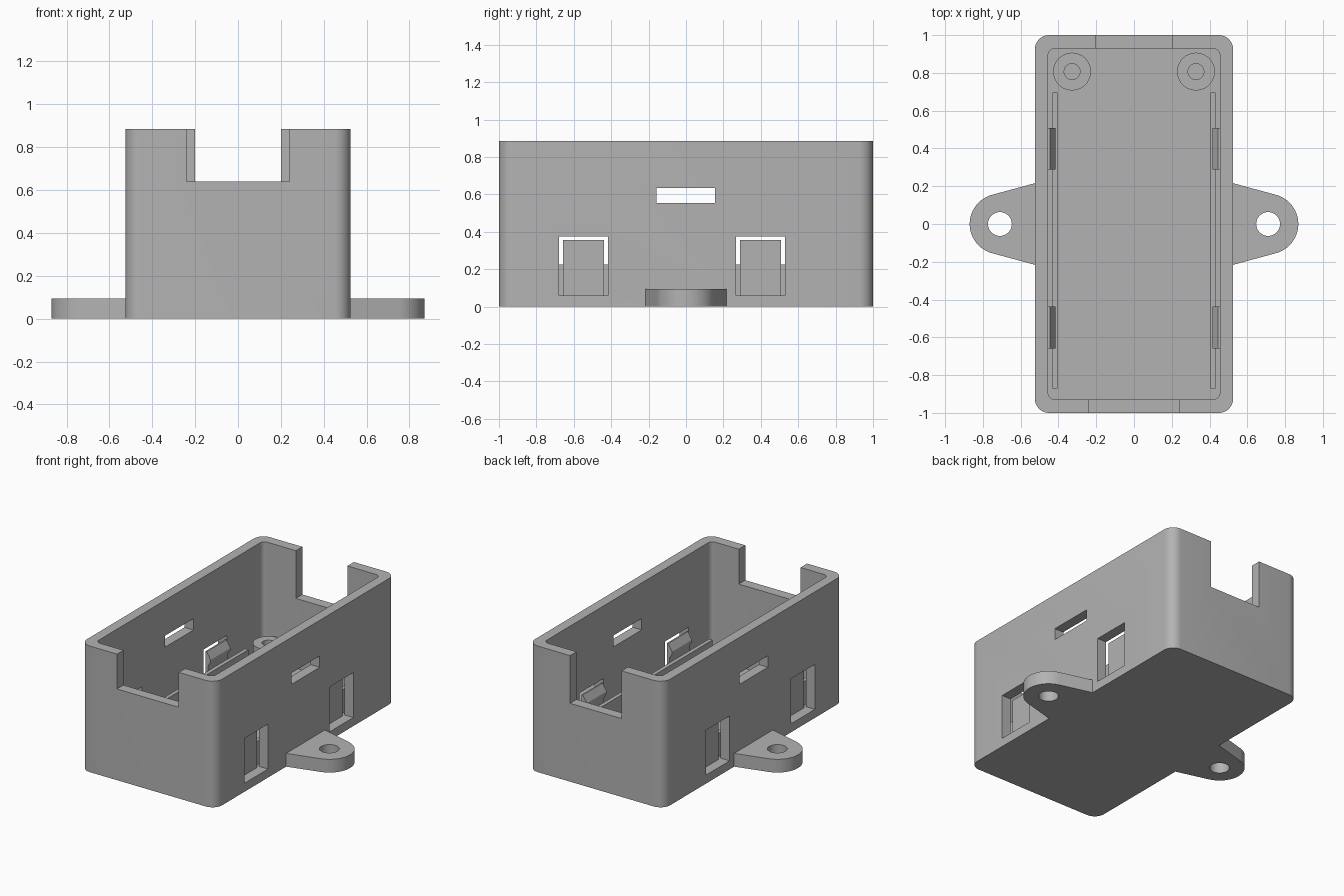
import bpy, bmesh
from math import sin, cos, pi, radians
from mathutils import Vector

cube = bpy.data.objects.get("Cube")
if cube:
    bpy.data.objects.remove(cube, do_unlink=True)

grey = bpy.data.materials.new("plain grey")
grey.use_nodes = True
grey.diffuse_color = (0.45, 0.45, 0.45, 1)
grey.node_tree.nodes["Principled BSDF"].inputs["Base Color"].default_value = grey.diffuse_color


def arc(cx, cy, r, a0, a1, n):
    """Points on an arc, angles in degrees."""
    return [(cx + r * cos(radians(a0 + (a1 - a0) * i / n)),
             cy + r * sin(radians(a0 + (a1 - a0) * i / n))) for i in range(n + 1)]


def rounded_rect(hx, hy, r, n=8):
    pts = []
    for k, (sx, sy) in enumerate([(1, 1), (-1, 1), (-1, -1), (1, -1)]):
        pts += arc(sx * (hx - r), sy * (hy - r), r, k * 90, k * 90 + 90, n)
    return pts


def circle(cx, cy, r, n=40):
    return arc(cx, cy, r, 0, 360, n)[:-1]


def prism(name, pts, lo, hi, axis="z"):
    """Extrude a profile along z (profile in xy) or along y (profile in xz)."""
    place = (lambda p, t: (p[0], p[1], t)) if axis == "z" else (lambda p, t: (p[0], t, p[1]))
    bm = bmesh.new()
    base = bm.faces.new([bm.verts.new(place(p, lo)) for p in pts])
    top = bmesh.ops.extrude_face_region(bm, geom=[base])["geom"]
    shift = Vector(place((0, 0), hi - lo))
    bmesh.ops.translate(bm, vec=shift, verts=[v for v in top if isinstance(v, bmesh.types.BMVert)])
    bmesh.ops.recalc_face_normals(bm, faces=bm.faces)
    mesh = bpy.data.meshes.new(name)
    bm.to_mesh(mesh)
    bm.free()
    mesh.materials.append(grey)
    ob = bpy.data.objects.new(name, mesh)
    bpy.context.collection.objects.link(ob)
    return ob


def box(name, x0, x1, y0, y1, z0, z1):
    return prism(name, [(x0, y0), (x1, y0), (x1, y1), (x0, y1)], z0, z1)


def cut(target, cutter):
    """Subtract the cutter for good and discard it."""
    cutter.hide_render = True
    mod = target.modifiers.new("cut", "BOOLEAN")
    mod.operation, mod.solver, mod.object = "DIFFERENCE", "EXACT", cutter
    bpy.context.view_layer.objects.active = target
    bpy.ops.object.modifier_apply(modifier="cut")
    bpy.data.objects.remove(cutter, do_unlink=True)


HX, HEIGHT, IX, IY, FLOOR = 0.525, 0.885, 0.455, 0.928, 0.06
CLIPS = (-0.548, 0.398)
parts = []

# Open-topped case with a notch at each end
case = prism("case", rounded_rect(HX, 1, 0.075), 0, HEIGHT)
cut(case, prism("cavity", rounded_rect(IX, IY, 0.035), FLOOR, 1))
cut(case, box("front_notch", -0.24, 0.24, -1.1, -0.85, 0.64, 1))
cut(case, box("back_notch", -0.2, 0.2, 0.85, 1.1, 0.55, 1))

# Slots and clip windows go through both side walls
for s in (-1, 1):
    x0, x1 = sorted((s * 0.44, s * 0.6))
    cut(case, box("side_slot", x0, x1, -0.158, 0.156, 0.555, 0.635))
    for y in CLIPS:
        cut(case, box("clip_window", x0, x1, y - 0.132, y + 0.132, FLOOR, 0.375))
parts.append(case)

# Fittings mirrored left and right
for s, side in ((1, "left"), (-1, "right")):
    # Mounting lug: tapered sides tangent to a round end
    outline = [(HX - 0.03, -0.224)] + arc(0.71, 0, 0.16, -75, 75, 28) + [(HX - 0.03, 0.224)]
    lug = prism(side + "_lug", [(s * x, y) for x, y in outline], 0, 0.093)
    cut(lug, prism("lug_hole", circle(s * 0.71, 0, 0.063), -0.1, 0.2))
    parts.append(lug)

    # Board rail
    x0, x1 = sorted((s * 0.405, s * 0.432))
    parts.append(box(side + "_rail", x0, x1, -0.872, 0.695, FLOOR - 0.01, 0.225))

    # Snap clips with a wedge-shaped hook
    hook = [(IX, FLOOR - 0.01), (IX, 0.355), (0.445, 0.355), (0.415, 0.305),
            (0.415, 0.29), (0.435, 0.255), (0.435, FLOOR - 0.01)]
    for y, end in zip(CLIPS, ("front", "back")):
        parts.append(prism(f"{side}_{end}_clip", [(s * x, z) for x, z in hook],
                           y - 0.11, y + 0.11, "y"))

    # Screw post
    post = prism(side + "_post", circle(s * 0.328, 0.807, 0.1), FLOOR - 0.01, 0.25)
    cut(post, prism("post_hole", circle(s * 0.328, 0.807, 0.042, 28), FLOOR, 0.4))
    parts.append(post)

# Smooth the curves, keep edges sharp
for ob in parts:
    bpy.ops.object.select_all(action="DESELECT")
    ob.select_set(True)
    bpy.context.view_layer.objects.active = ob
    bpy.ops.object.shade_smooth_by_angle(angle=radians(30))
